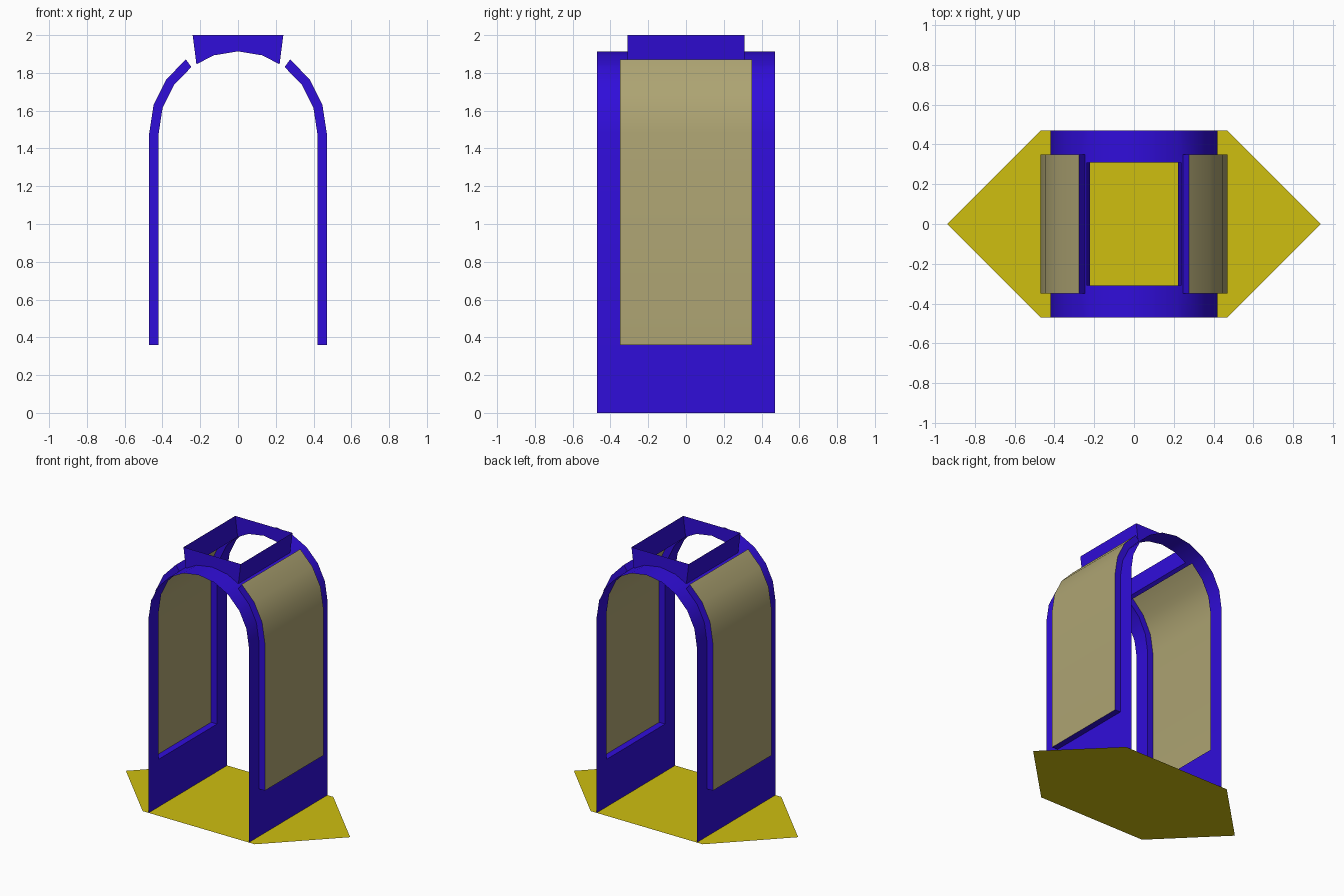
import bpy
from math import cos, sin, radians

if "Cube" in bpy.data.objects:
    bpy.data.objects.remove(bpy.data.objects["Cube"])

R, SPRING = 0.42, 1.48      # arch half-width, height where the arch begins
RISE = 0.434                # arch height above the spring line
HALF_Y, PANE_Y, VENT_Y = 0.47, 0.35, 0.31
SILL, OUT = 0.36, 0.05      # window bottom, window offset from the wall


def material(name, rgb):
    m = bpy.data.materials.new(name)
    m.diffuse_color = (*rgb, 1)
    m.use_nodes = True
    m.node_tree.nodes["Principled BSDF"].inputs["Base Color"].default_value = m.diffuse_color
    return m


BLUE = material("blue", (0.03, 0.004, 0.70))
TAN = material("tan", (0.42, 0.37, 0.17))
YELLOW = material("yellow", (0.62, 0.52, 0.005))


def make(name, verts, faces, mat, mirror=False, smooth=True):
    me = bpy.data.meshes.new(name)
    me.from_pydata(verts, [], faces)
    me.update()
    ob = bpy.data.objects.new(name, me)
    bpy.context.collection.objects.link(ob)
    me.materials.append(mat)
    if mirror:
        ob.modifiers.new("Mirror", 'MIRROR').use_axis[0] = True
    if smooth:
        bpy.ops.object.select_all(action='DESELECT')
        ob.select_set(True)
        bpy.context.view_layer.objects.active = ob
        bpy.ops.object.shade_smooth_by_angle(angle=radians(30))
    return ob


def arc(deg, out=0.0):
    a = radians(deg)
    return ((R + out) * cos(a), SPRING + (RISE + out) * sin(a))


# Right half of the wall profile, from the floor to the crown
p54, p72 = arc(54), arc(72)
VENT_X = 0.22
t = (p54[0] - VENT_X) / (p54[0] - p72[0])
vent_foot = (VENT_X, p54[1] + t * (p72[1] - p54[1]))
half = [(R, 0), (R, SILL)] + [arc(d) for d in (0, 18, 36, 54)] + [vent_foot, p72]
profile = half + [(0, SPRING + RISE)] + [(-x, z) for x, z in reversed(half)]

# Arched shell: a thin sheet with two window openings and a roof opening
ys = [-HALF_Y, -PANE_Y, -VENT_Y, VENT_Y, PANE_Y, HALF_Y]
n, last = len(ys), len(profile) - 2
verts = [(x, y, z) for x, z in profile for y in ys]
faces = []
for i in range(last + 1):
    k = min(i, last - i)
    for j in range(n - 1):
        window = 1 <= k <= 4 and 1 <= j <= 3
        vent = k >= 6 and j == 2
        if not (window or vent):
            faces.append((i*n + j, i*n + j + 1, (i+1)*n + j + 1, (i+1)*n + j))
make("arched_shell", verts, faces, BLUE)

# Window panes, standing out from the wall
inner = half[1:6]
outer = [(R + OUT, SILL)] + [arc(d, OUT) for d in (0, 18, 36, 54)]
verts = [(x, y, z) for x, z in outer for y in (-PANE_Y, PANE_Y)]
faces = [(2*i, 2*i + 1, 2*i + 3, 2*i + 2) for i in range(4)]
make("window_pane", verts, faces, TAN, mirror=True)

# Window frames joining the panes to the wall
m = len(inner)
ring = inner + outer
verts = [(x, y, z) for y in (-PANE_Y, PANE_Y) for x, z in ring]
B = 2 * m
faces = [(0, B, B + m, m), (m - 1, 2*m - 1, B + 2*m - 1, B + m - 1)]
for i in range(m - 1):
    faces.append((i, m + i, m + i + 1, i + 1))
    faces.append((B + i, B + i + 1, B + m + i + 1, B + m + i))
make("window_frame", verts, faces, BLUE, mirror=True)

# Open flared roof box, its lower edge following the arch
foot = [(-x, z) for x, z in half[6:]] + [(0, SPRING + RISE)] + half[:5:-1]
wall = foot + [(0.24, 2.0), (-0.24, 2.0)]
w = len(wall)
verts = [(x, y, z) for y in (-VENT_Y, VENT_Y) for x, z in wall]
faces = [tuple(range(w)), tuple(range(2*w - 1, w - 1, -1)),
         (4, w + 4, w + 5, 5), (0, 6, w + 6, w)]
make("roof_box", verts, faces, BLUE, smooth=False)

# Pointed floor sheet
floor = [(-0.94, 0), (-0.47, -0.47), (0.47, -0.47),
         (0.94, 0), (0.47, 0.47), (-0.47, 0.47)]
make("floor", [(x, y, 0) for x, y in floor], [tuple(range(6))], YELLOW, smooth=False)
